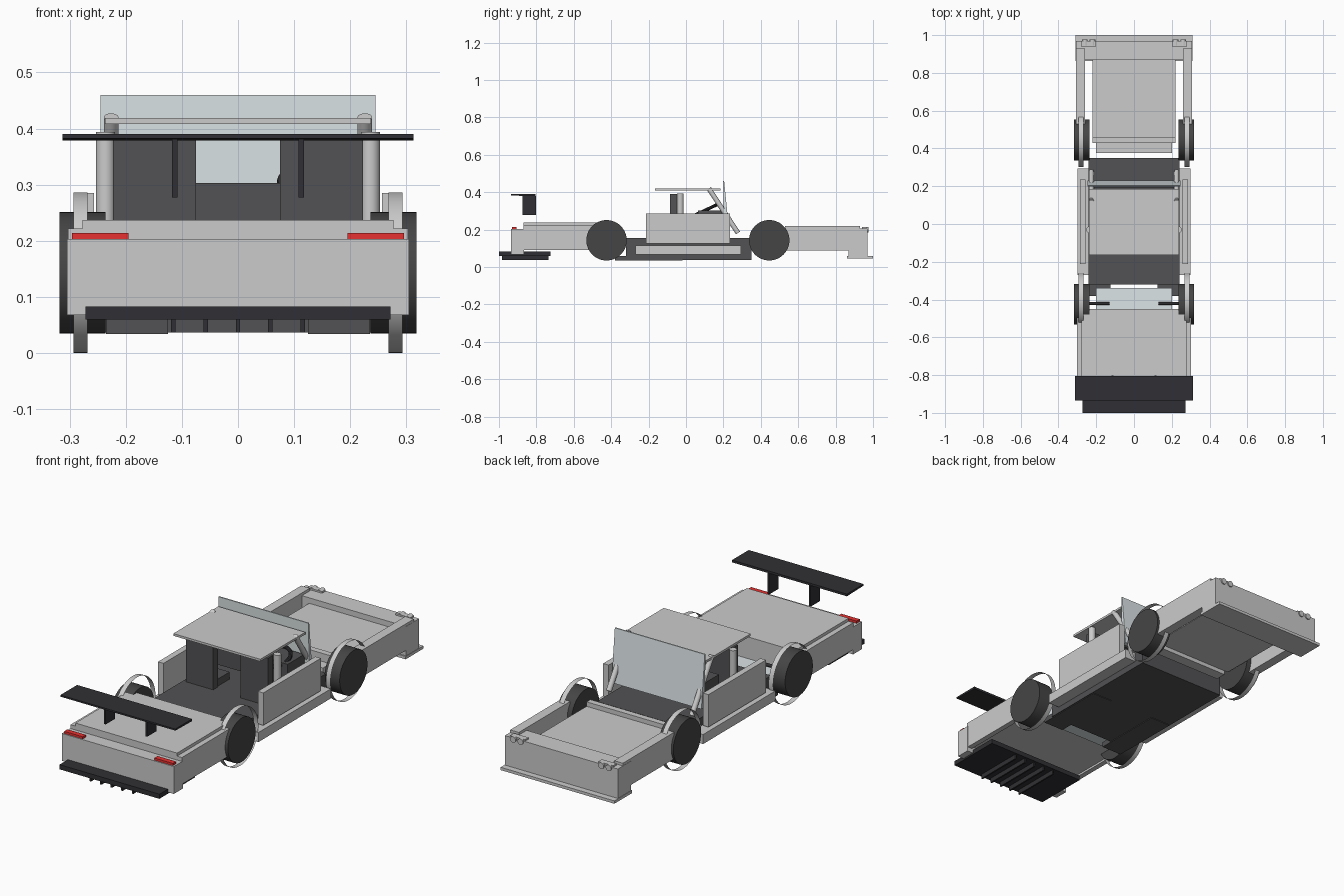
import bpy, math
from mathutils import Vector

if "Cube" in bpy.data.objects:
    bpy.data.objects.remove(bpy.data.objects["Cube"])

def material(name, rgb):
    m = bpy.data.materials.new(name)
    m.diffuse_color = (*rgb, 1)
    m.use_nodes = True
    m.node_tree.nodes["Principled BSDF"].inputs["Base Color"].default_value = m.diffuse_color
    return m

BODY = material("body_paint", (0.8, 0.8, 0.81))
TYRE = material("rubber", (0.06, 0.06, 0.06))
DARK = material("dark_trim", (0.085, 0.085, 0.09))
BLACK = material("black_trim", (0.03, 0.03, 0.035))
GLASS = material("glass", (0.72, 0.78, 0.8))
RED = material("tail_red", (0.8, 0.03, 0.03))

def finish(ob, name, mat=BODY):
    ob.name = name
    ob.data.materials.append(mat)
    bpy.ops.object.shade_smooth_by_angle(angle=math.radians(35))
    return ob

def box(name, x, y, z, mat=BODY):
    """Box from (min, max) pairs on each axis."""
    bpy.ops.mesh.primitive_cube_add(size=1)
    ob = bpy.context.object
    for v in ob.data.vertices:
        v.co = [(a + b) / 2 + c * (b - a) for c, (a, b) in zip(v.co, (x, y, z))]
    return finish(ob, name, mat)

def pair(name, x, y, z, mat=BODY):
    """Same box on both sides of the car."""
    for side, s in (("left", -1), ("right", 1)):
        box(f"{name}_{side}", sorted((s * x[0], s * x[1])), y, z, mat)

def rod(name, p, q, r, mat=BODY, fill='NGON', sides=32):
    p, q = Vector(p), Vector(q)
    bpy.ops.mesh.primitive_cylinder_add(vertices=sides, radius=r, depth=(q - p).length,
                                        end_fill_type=fill, location=(p + q) / 2)
    ob = bpy.context.object
    ob.rotation_euler = (q - p).to_track_quat('Z', 'Y').to_euler()
    return finish(ob, name, mat)

def slab(name, w, profile, mat=BODY):
    """Extrude a (y, z) profile across the car width."""
    n = len(profile)
    verts = [(x, y, z) for x in (-w, w) for y, z in profile]
    faces = [tuple(range(n))[::-1], tuple(range(n, 2 * n))]
    faces += [(i, (i + 1) % n, (i + 1) % n + n, i + n) for i in range(n)]
    me = bpy.data.meshes.new(name)
    me.from_pydata(verts, [], faces)
    ob = bpy.data.objects.new(name, me)
    bpy.context.collection.objects.link(ob)
    bpy.ops.object.select_all(action='DESELECT')
    ob.select_set(True)
    bpy.context.view_layer.objects.active = ob
    bpy.ops.object.mode_set(mode='EDIT')
    bpy.ops.mesh.select_all(action='SELECT')
    bpy.ops.mesh.normals_make_consistent(inside=False)
    bpy.ops.object.mode_set(mode='OBJECT')
    return finish(ob, name, mat)

# Wheels with thin open arch rings
for s, side in ((-1, "left"), (1, "right")):
    for y, end in ((-0.425, "rear"), (0.445, "front")):
        rod(f"wheel_{end}_{side}", (s * 0.236, y, 0.143), (s * 0.318, y, 0.143), 0.108, TYRE, sides=48)
    for y, end, x in ((-0.403, "rear", 0.268), (0.445, "front", 0.268)):
        rod(f"wheel_arch_{end}_{side}", (s * x, y, 0.143), (s * 0.293, y, 0.143), 0.143,
            fill='NOTHING', sides=48)

# Central tub, underfloor pads, sills and doors
box("floor_tub", (-0.24, 0.24), (-0.32, 0.35), (0.037, 0.155), DARK)
pair("underfloor_pad", (0.125, 0.235), (-0.38, -0.02), (0.034, 0.06), DARK)
pair("sill", (0.24, 0.3), (-0.27, 0.295), (0.068, 0.115))
pair("door", (0.257, 0.287), (-0.213, 0.235), (0.125, 0.285))

# Rear body
box("rear_deck", (-0.277, 0.277), (-0.87, -0.45), (0.1, 0.237))
pair("rear_fender", (0.277, 0.303), (-0.87, -0.45), (0.09, 0.222))
box("rear_bumper", (-0.305, 0.305), (-0.935, -0.865), (0.068, 0.203))
box("engine_cover", (-0.2, 0.2), (-0.45, -0.34), (0.09, 0.13), GLASS)
pair("tail_light", (0.195, 0.296), (-0.93, -0.905), (0.203, 0.214), RED)
for s, side in ((-1, "left"), (1, "right")):
    rod(f"rear_axle_{side}", (s * 0.13, -0.42, 0.145), (s * 0.24, -0.42, 0.145), 0.008, BLACK, sides=16)

# Diffuser with fins
box("diffuser_plate", (-0.272, 0.272), (-1.0, -0.725), (0.06, 0.083), BLACK)
for i in range(5):
    x = (i - 2) * 0.0575
    box(f"diffuser_fin_{i + 1}", (x - 0.004, x + 0.004), (-0.985, -0.735), (0.037, 0.06), BLACK)

# Rear wing
slab("rear_wing", 0.313, [(-0.935, 0.382), (-0.935, 0.39), (-0.805, 0.39), (-0.805, 0.379)], BLACK)
pair("wing_strut", (0.108, 0.118), (-0.875, -0.802), (0.277, 0.381), BLACK)

# Front body
box("hood", (-0.22, 0.22), (0.43, 0.872), (0.12, 0.178))
box("hood_rear_bar", (-0.22, 0.22), (0.43, 0.46), (0.17, 0.2))
box("front_bulkhead", (-0.2, 0.2), (0.375, 0.43), (0.1, 0.16))
pair("front_fender", (0.26, 0.307), (0.53, 0.93), (0.087, 0.218))
box("nose", (-0.308, 0.308), (0.868, 0.97), (0.06, 0.205))
box("front_splitter", (-0.31, 0.31), (0.862, 1.0), (0.046, 0.06))

# Twin headlights on each side of the nose
for s, side in ((-1, "left"), (1, "right")):
    box(f"headlight_housing_{side}", sorted((s * 0.2, s * 0.28)), (0.94, 0.968), (0.195, 0.213))
    for i, x in enumerate((s * 0.22, s * 0.26)):
        rod(f"headlight_{side}_{i + 1}", (x, 0.945, 0.2), (x, 0.976, 0.2), 0.015, sides=24)

# Cabin interior
box("dashboard", (-0.225, 0.225), (0.065, 0.195), (0.2, 0.303), DARK)
pair("seat_back", (0.075, 0.223), (-0.086, -0.048), (0.155, 0.39), DARK)
pair("seat_cushion", (0.08, 0.218), (-0.05, 0.05), (0.155, 0.19), DARK)
bpy.ops.mesh.primitive_torus_add(location=(0.14, 0.105, 0.305), rotation=(math.radians(25), 0, 0),
                                 major_radius=0.062, minor_radius=0.009,
                                 major_segments=32, minor_segments=10)
finish(bpy.context.object, "steering_wheel", BLACK)

# Roof, pillars and windscreen
box("roof", (-0.237, 0.237), (-0.165, 0.185), (0.408, 0.419))
for s, side in ((-1, "left"), (1, "right")):
    rod(f"rear_pillar_{side}", (s * 0.236, -0.03, 0.15), (s * 0.236, -0.03, 0.394), 0.017)
    rod(f"front_pillar_{side}", (s * 0.226, 0.122, 0.42), (s * 0.226, 0.278, 0.182), 0.013)
slab("windscreen", 0.245, [(0.198, 0.46), (0.204, 0.46), (0.23, 0.2), (0.205, 0.2)], GLASS)
